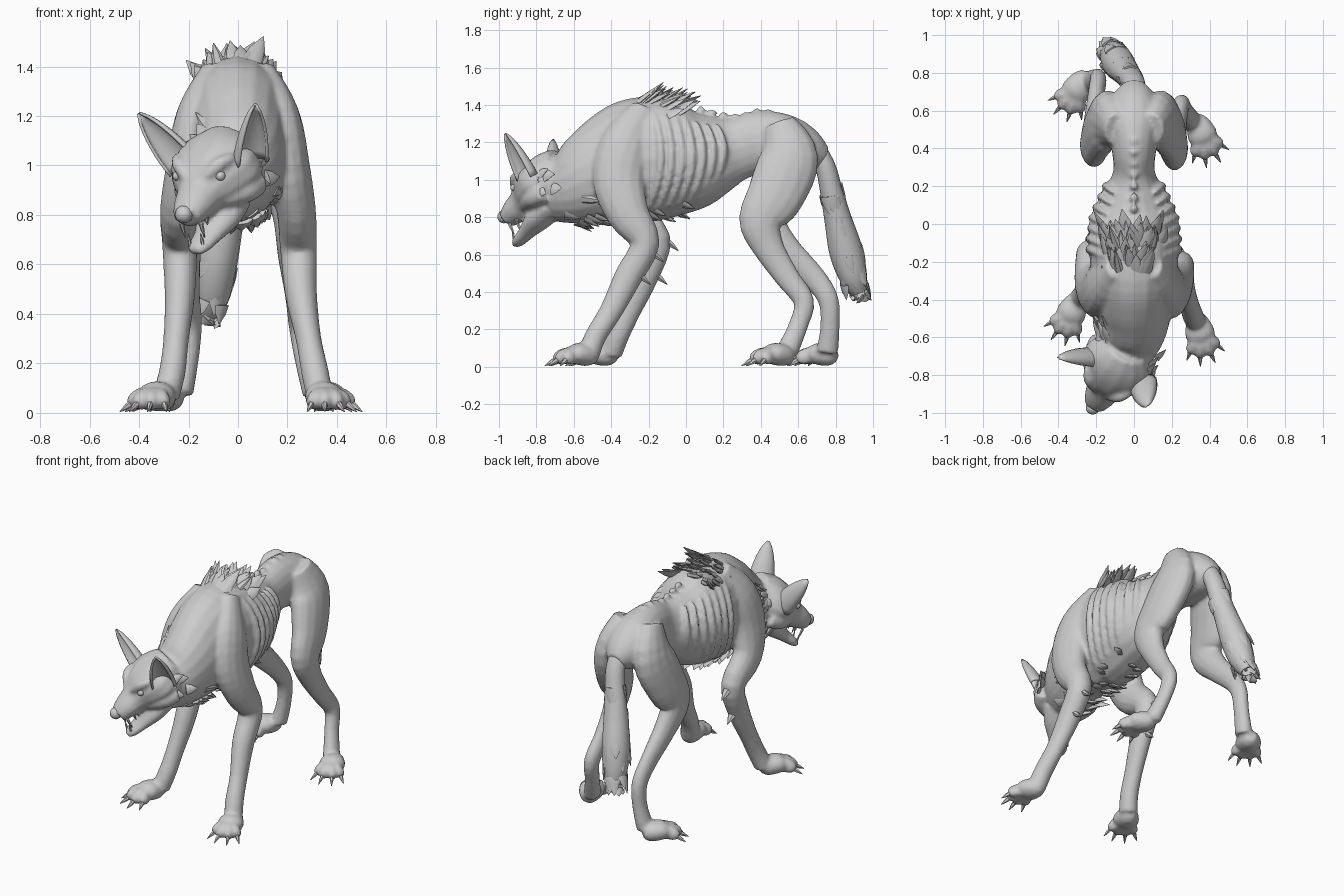
import bpy, bmesh, math, random
from mathutils import Vector as V

if "Cube" in bpy.data.objects:
    bpy.data.objects.remove(bpy.data.objects["Cube"])

random.seed(4)
R = random.uniform
fur = bpy.data.materials.new("grey fur")
fur.diffuse_color = (0.6, 0.6, 0.6, 1)
fur.use_nodes = True
fur.node_tree.nodes["Principled BSDF"].inputs["Base Color"].default_value = fur.diffuse_color


def catmull(pts, sub):
    P = [pts[0]] + list(pts) + [pts[-1]]
    out = []
    for i in range(1, len(P) - 2):
        for k in range(sub):
            t = k / sub
            out.append([0.5 * (2 * b + (c - a) * t + (2 * a - 5 * b + 4 * c - d) * t * t
                               + (3 * b - a - 3 * c + d) * t ** 3)
                        for a, b, c, d in zip(P[i - 1], P[i], P[i + 1], P[i + 2])])
    return out + [list(pts[-1])]


def loft(bm, pts, side=(1, 0, 0), n=14, sub=4):
    """Closed tube through (x, y, z, half width, half height) stations."""
    D = catmull(pts, sub)
    C = [V(d[:3]) for d in D]
    rings = []
    for i, d in enumerate(D):
        t = (C[min(i + 1, len(C) - 1)] - C[max(i - 1, 0)]).normalized()
        s = V(side) - t * V(side).dot(t)
        s.normalize()
        u = t.cross(s)
        rings.append([bm.verts.new(C[i] + s * d[3] * math.cos(a) + u * d[4] * math.sin(a))
                      for a in (2 * math.pi * k / n for k in range(n))])
    for A, B in zip(rings, rings[1:]):
        for k in range(n):
            bm.faces.new((A[k], A[(k + 1) % n], B[(k + 1) % n], B[k]))
    bm.faces.new(rings[0][::-1])
    bm.faces.new(rings[-1])


def spike(bm, p, q, w, th, side=(1, 0, 0), n=6):
    p, q = V(p), V(q)
    m = p.lerp(q, 0.5)
    loft(bm, [(*p, w, th), (*m, w * .75, th * .8), (*q, .002, .002)], side, n, 1)


def ball(bm, c, r):
    x, y, z = c
    loft(bm, [(x, y + r * math.cos(a), z, r * math.sin(a) + .001, r * math.sin(a) + .001)
              for a in (math.pi * k / 8 for k in range(9))], n=10, sub=1)


def finish(bm, name, merge=False):
    bmesh.ops.recalc_face_normals(bm, faces=bm.faces[:])
    me = bpy.data.meshes.new(name)
    bm.to_mesh(me)
    bm.free()
    ob = bpy.data.objects.new(name, me)
    bpy.context.collection.objects.link(ob)
    me.materials.append(fur)
    bpy.context.view_layer.objects.active = ob
    ob.select_set(True)
    bpy.ops.object.shade_smooth_by_angle(angle=math.radians(40))
    ob.select_set(False)
    if merge:
        m = ob.modifiers.new("merge", 'REMESH')
        m.mode, m.voxel_size, m.use_smooth_shade = 'VOXEL', 0.012, True
        s = ob.modifiers.new("soften", 'SMOOTH')
        s.factor, s.iterations = 0.5, 3
    return ob


body = bmesh.new()
claws = bmesh.new()
tufts = bmesh.new()

# torso and neck: y, centre x, top z, bottom z, half width
TORSO = [(-.74, -.07, 1.10, .78, .13), (-.62, -.03, 1.16, .76, .17), (-.5, 0, 1.27, .76, .19),
         (-.38, 0, 1.37, .76, .21), (-.25, 0, 1.44, .77, .23), (-.1, 0, 1.43, .79, .235),
         (.05, 0, 1.385, .84, .215), (.18, 0, 1.35, .93, .155), (.28, 0, 1.335, 1.0, .11),
         (.40, 0, 1.37, 1.03, .12), (.55, 0, 1.34, 1.02, .15), (.68, 0, 1.25, 1.03, .11),
         (.75, 0, 1.17, 1.07, .05)]
loft(body, [(x, y, (t + b) / 2, w, (t - b) / 2) for y, x, t, b, w in TORSO], n=20)


def on_torso(y, a, k=1.0):
    for A, B in zip(TORSO, TORSO[1:]):
        if y <= B[0]:
            f = (y - A[0]) / (B[0] - A[0])
            _, x, t, b, w = [p + (q - p) * f for p, q in zip(A, B)]
            return V((x + k * w * math.cos(a), y, (t + b) / 2 + k * (t - b) / 2 * math.sin(a)))


# ribs
for i in range(7):
    for s in (1, -1):
        pts = []
        for k in range(8):
            f = k / 7
            a = math.radians(48 - 100 * f)
            p = on_torso(-.17 + .056 * i + .05 * math.sin(math.pi * f) - .03 * f, a)
            r = .008 + .014 * math.sin(math.pi * f)
            pts.append((s * p.x, p.y, p.z, r, r * 1.2))
        loft(body, pts, (0, 1, 0), 8, 2)

# spine knobs along the thin loin
for i in range(7):
    ball(body, on_torso(.08 + i * .06, math.pi / 2, .98), .022)


def leg(pts, sx):
    loft(body, [(sx * x, y, z, a, b) for x, y, z, a, b in pts])


# front legs
SHOULDER = [(.10, -.22, 1.38, .05, .07), (.165, -.32, 1.2, .085, .13),
            (.20, -.36, 1.0, .09, .14), (.235, -.31, .82, .08, .115)]
leg(SHOULDER + [(.245, -.22, .66, .075, .08), (.255, -.31, .48, .065, .075), (.285, -.40, .3, .052, .062),
                (.31, -.48, .17, .056, .058), (.33, -.52, .07, .055, .06)], 1)
leg(SHOULDER + [(.235, -.16, .68, .072, .08), (.235, -.22, .48, .062, .072), (.25, -.30, .3, .052, .06),
                (.265, -.36, .17, .054, .058), (.29, -.40, .07, .055, .06)], -1)

# hind legs
HIP = [(.09, .5, 1.3, .07, .09), (.14, .55, 1.12, .095, .16), (.19, .48, .92, .085, .155)]
leg(HIP + [(.215, .40, .78, .072, .12), (.22, .44, .64, .06, .085), (.235, .54, .48, .046, .066),
           (.25, .63, .35, .045, .056), (.27, .60, .22, .042, .052), (.31, .54, .08, .05, .06)], 1)
leg(HIP + [(.215, .42, .78, .072, .12), (.21, .52, .64, .06, .085), (.20, .68, .48, .046, .066),
           (.19, .76, .36, .045, .056), (.20, .77, .22, .042, .052), (.23, .755, .08, .05, .06)], -1)


# paws with toes and claws
def paw(x, y, hx, hy):
    h = V((hx, hy, 0)).normalized()
    sd = (-h.y, h.x, 0)
    c = V((x, y, 0))

    def st(d, dist, z, a, b):
        p = c + d * dist
        return (p.x, p.y, z, a, b)
    loft(body, [st(h, -.09, .055, .03, .03), st(h, -.05, .06, .06, .055),
                st(h, .02, .068, .08, .06), st(h, .07, .055, .06, .04)], sd)
    for ang in (-36, -12, 12, 36):
        r = math.radians(ang)
        d = V((h.x * math.cos(r) - h.y * math.sin(r), h.x * math.sin(r) + h.y * math.cos(r), 0))
        L = 1 if abs(ang) < 20 else .9
        loft(body, [st(d, .01, .06, .03, .04), st(d, .08 * L, .06, .03, .045),
                    st(d, .125 * L, .045, .031, .038), st(d, .148 * L, .035, .015, .018)], sd, 10)
        q, e = c + d * .125 * L, c + d * .195 * L
        spike(claws, (q.x, q.y, .045), (e.x, e.y, .005), .014, .016, sd)


paw(.345, -.56, .25, -1)
paw(-.325, -.455, -.4, -.9)
paw(.355, .49, .35, -.93)
paw(-.295, .725, -.5, -.86)

# head, turned aside and pitched down
O = V((-.095, -.76, .965))
F, S, U = V((-.4, -.69, -.6)), V((.866, -.5, 0)), V((-.3, -.52, .8))


def H(f, s=0, u=0):
    return O + F * f + S * s + U * u


def head_loft(pts, side=S):
    loft(body, [(*H(f, s, u), a, b) for f, s, u, a, b in pts], side)


head_loft([(-.16, 0, 0, .12, .13), (-.08, 0, 0, .18, .15), (0, 0, 0, .195, .15), (.08, 0, 0, .155, .13),
           (.15, 0, 0, .10, .092), (.23, 0, 0, .08, .07), (.29, 0, -.005, .058, .05)])
for s in (1, -1):
    head_loft([(.02, .13 * s, .10, .02, .02), (.08, .09 * s, .105, .03, .03), (.14, .04 * s, .075, .015, .02)])
    head_loft([(-.05, .15 * s, -.08, .05, .05), (.03, .14 * s, -.06, .05, .05), (.12, .08 * s, -.04, .03, .03)])

# lower jaw
loft(body, [(-.05, -.73, .86, .11, .08), (-.08, -.79, .79, .10, .065), (-.12, -.85, .72, .065, .04),
            (-.155, -.89, .675, .052, .03), (-.175, -.915, .65, .03, .018)], S)
finish(body, "wolf_body", True)

# nose
nose = bmesh.new()
ball(nose, H(.295, 0, .018), .036)
finish(nose, "nose")

# eyes
eyes = bmesh.new()
for s in (1, -1):
    ball(eyes, H(.105, .1 * s, .07), .02)
finish(eyes, "eyes")

# teeth
teeth = bmesh.new()
for s in (1, -1):
    for f, L in ((.27, .05), (.22, .025), (.17, .025)):
        spike(teeth, H(f, .045 * s, -.045), H(f + .01, .045 * s, -.06 - L), .01, .01)
    p = V((-.165, -.90, .665)) + S * .03 * s
    spike(teeth, p, p + V((-.012, -.015, .06)), .009, .009)
finish(teeth, "teeth")


# ears: open curled shells
def ear(name, base, tip, opening, w):
    bm = bmesh.new()
    base, d = V(base), V(tip) - V(base)
    n = d.normalized()
    o = V(opening) - n * V(opening).dot(n)
    o.normalize()
    sd = n.cross(o)
    rows = []
    for i in range(9):
        t = i / 8
        r = w * (1 - t) ** .8 * (1 + .7 * t) + .003
        rows.append([bm.verts.new(base + d * t - o * r * .65 * math.cos(a) + sd * r * math.sin(a))
                     for a in (math.radians(-115 + 23 * k) for k in range(11))])
    for A, B in zip(rows, rows[1:]):
        for k in range(10):
            bm.faces.new((A[k], A[k + 1], B[k + 1], B[k]))
    ob = finish(bm, name)
    m = ob.modifiers.new("thickness", 'SOLIDIFY')
    m.thickness, m.offset = .012, 0


ear("ear_left", (.05, -.85, 1.01), (.07, -.965, 1.245), (.5, -.85, 0), .07)
ear("ear_right", (-.22, -.71, 1.0), (-.40, -.71, 1.21), (-.5, -.85, 0), .068)

# tail
TAIL = [(0, .66, 1.2, .06, .06), (0, .74, 1.08, .06, .055), (-.02, .775, .95, .065, .06),
        (-.05, .81, .8, .075, .072), (-.085, .855, .62, .085, .09), (-.105, .895, .48, .075, .075),
        (-.12, .925, .40, .045, .045)]
tail = bmesh.new()
loft(tail, TAIL, n=16)
for x, y, z, a, b in TAIL[2:]:
    for k in range(9):
        g = 2 * math.pi * k / 9 + R(-.2, .2)
        p = V((x + a * .85 * math.cos(g), y + b * .85 * math.sin(g), z + R(-.05, .05)))
        q = p + V((.012 * math.cos(g) - .02, .01 * math.sin(g) + .02, -R(.07, .11)))
        q.z, q.y = max(q.z, .355), min(q.y, .99)
        spike(tail, p, q, .035, .012, (-math.sin(g), math.cos(g), 0))
finish(tail, "tail")


# fur tufts: hackles, neck ruff, chest fringe
def scatter(n, ylo, yhi, alo, ahi, lo, hi, lift):
    for _ in range(n):
        y, a = R(ylo, yhi), math.radians(R(alo, ahi))
        out = V((math.cos(a), 0, math.sin(a)))
        p = on_torso(y, a, .96)
        q = p + (V((R(-.2, .2), 1, 0)) + out * R(lift * .5, lift)) * R(lo, hi)
        spike(tufts, p, q, R(.025, .045), .014, (-math.sin(a), 0, math.cos(a)))


scatter(60, -.62, -.02, 50, 130, .07, .13, .75)
scatter(14, -.27, -.08, 65, 115, .09, .13, .95)
scatter(45, -.7, -.45, -60, 240, .06, .11, .5)
scatter(30, -.6, .02, -125, -55, .05, .08, .7)

# cheek ruff and elbow tufts
for s in (1, -1):
    for k in range(8):
        p = H(R(-.12, .0), s * R(.13, .17), R(-.12, .02))
        spike(tufts, p, p - F * R(.06, .1) + S * s * .02 - V((0, 0, R(.02, .07))), .035, .014, (0, .5, 1))
for x, y, z in ((.25, -.19, .62), (.26, -.26, .5), (-.235, -.11, .68), (-.235, -.17, .5)):
    spike(tufts, (x, y, z), (x, y + .07, z - .06), .03, .02)
finish(tufts, "fur_tufts")
finish(claws, "claws")
